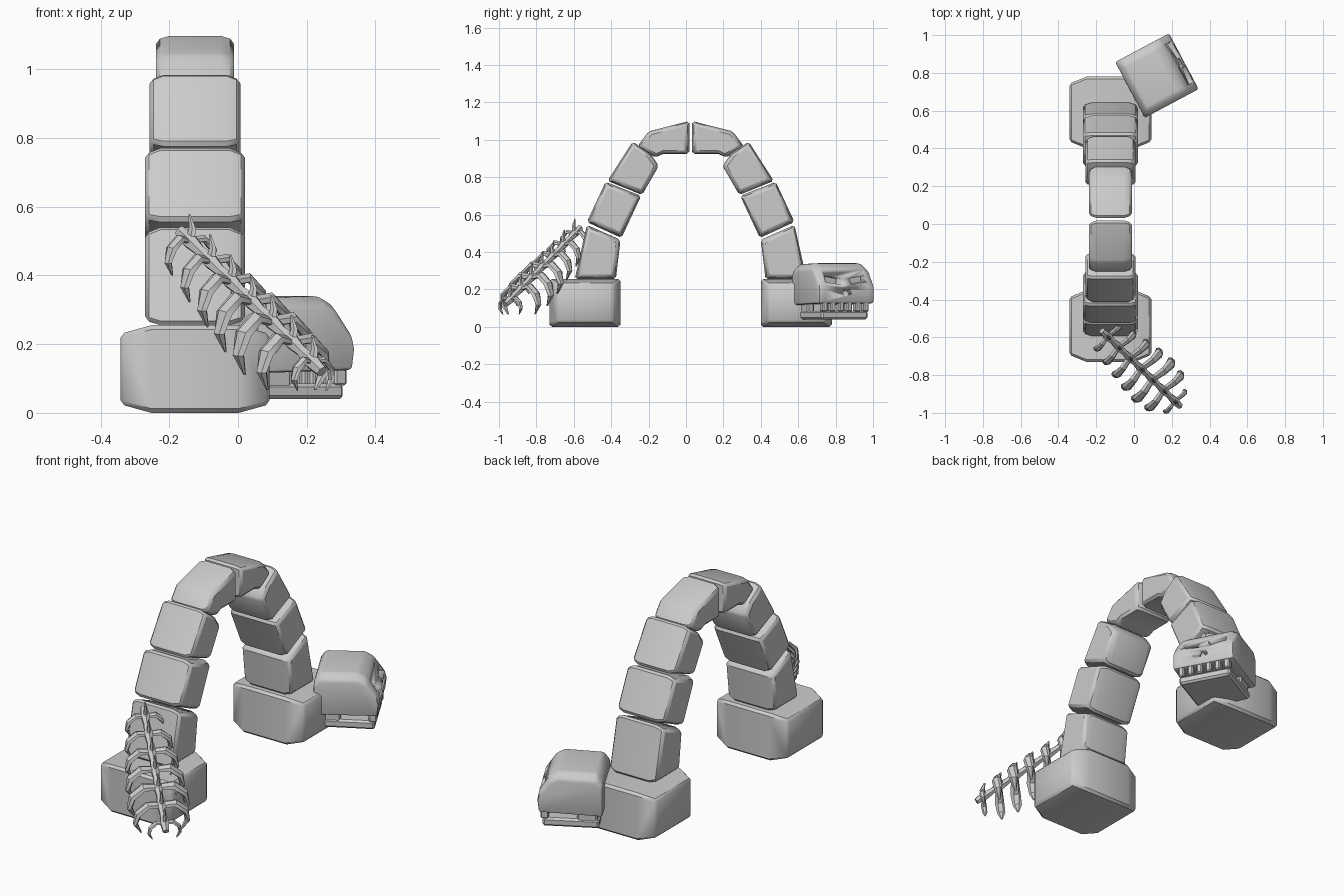
import bpy, bmesh, math
from mathutils import Vector, Matrix

if "Cube" in bpy.data.objects:
    bpy.data.objects.remove(bpy.data.objects["Cube"])


def finish(name, bm, bevel=0, segments=1, matrix=None):
    bmesh.ops.recalc_face_normals(bm, faces=bm.faces)
    me = bpy.data.meshes.new(name)
    bm.to_mesh(me)
    bm.free()
    ob = bpy.data.objects.new(name, me)
    bpy.context.collection.objects.link(ob)
    if matrix:
        ob.matrix_world = matrix
    bpy.ops.object.select_all(action='DESELECT')
    ob.select_set(True)
    bpy.context.view_layer.objects.active = ob
    if bevel:
        m = ob.modifiers.new("bevel", 'BEVEL')
        m.width, m.segments, m.limit_method = bevel, segments, 'ANGLE'
        m.angle_limit = math.radians(25)
        bpy.ops.object.modifier_apply(modifier=m.name)
    bpy.ops.object.shade_smooth_by_angle(angle=math.radians(35))
    return ob


def loft(bm, rings):
    """Skin a list of equal-length rings and cap both ends."""
    vs = [[bm.verts.new(p) for p in r] for r in rings]
    n = len(rings[0])
    for a, b in zip(vs, vs[1:]):
        for i in range(n):
            bm.faces.new((a[i], a[(i + 1) % n], b[(i + 1) % n], b[i]))
    bm.faces.new(vs[0])
    bm.faces.new(vs[-1])


def stone(name, pts, x0, x1, slope, inset, bevel=0.012):
    """Stone with a (y, z) outline, shrunk slightly toward both x ends."""
    bm = bmesh.new()
    cy = sum(p[0] for p in pts) / len(pts)
    cz = sum(p[1] for p in pts) / len(pts)
    size = max(abs(p[1] - cz) for p in pts)
    rings = []
    for x, k in ((x0, 1 - inset / size), (x0 + slope, 1), (x1 - slope, 1), (x1, 1 - inset / size)):
        rings.append([(x, cy + (y - cy) * k, cz + (z - cz) * k) for y, z in pts])
    loft(bm, rings)
    return finish(name, bm, bevel)


def tube(bm, pts, radii, ref, flat=1.0, sides=6):
    """Tapered tube; flat scales its thickness across ref."""
    rings = []
    for i, p in enumerate(pts):
        t = (pts[min(i + 1, len(pts) - 1)] - pts[max(i - 1, 0)]).normalized()
        u = (ref - t * ref.dot(t)).normalized()
        v = t.cross(u)
        rings.append([p + radii[i] * (u * math.cos(a) + v * flat * math.sin(a))
                      for a in (2 * math.pi * k / sides for k in range(sides))])
    loft(bm, rings)


def box(name, lo, hi, bevel=0, matrix=None, spin=0, segments=1):
    bm = bmesh.new()
    lo, hi = Vector(lo), Vector(hi)
    bmesh.ops.create_cube(bm, size=1)
    d = hi - lo
    bm.transform(Matrix.Translation((lo + hi) / 2) @ Matrix.Rotation(spin, 4, 'X')
                 @ Matrix.Diagonal((d.x, d.y, d.z, 1)))
    return finish(name, bm, bevel, segments, matrix)


# Arch stones: (outline, half width in x), mirrored about y = 0.02
MID_Y, MID_X = 0.025, -0.125
stones = [
    ("base_stone", [(-0.73, 0), (-0.35, 0), (-0.35, 0.255), (-0.73, 0.255)], 0.217, 0.09, 0.025),
    ("lower_stone", [(-0.595, 0.255), (-0.375, 0.255), (-0.35, 0.465), (-0.53, 0.545)], 0.145, 0.045, 0.018),
    ("middle_stone", [(-0.53, 0.56), (-0.345, 0.475), (-0.24, 0.70), (-0.43, 0.775)], 0.145, 0.045, 0.018),
    ("upper_stone", [(-0.42, 0.78), (-0.235, 0.705), (-0.145, 0.86), (-0.19, 0.925), (-0.285, 0.99)],
     0.132, 0.04, 0.016),
    ("crown_stone", [(-0.26, 0.965), (-0.165, 0.905), (-0.12, 0.925), (0.018, 0.925), (0.018, 1.1), (-0.2, 1.045)],
     0.114, 0.04, 0.012),
]
for name, pts, hw, slope, inset in stones:
    stone("front_" + name, pts, MID_X - hw, MID_X + hw, slope, inset)
    flip = [(2 * MID_Y - y, z) for y, z in pts]
    stone("back_" + name, flip, MID_X - hw, MID_X + hw, slope, inset)

# Skull, local +x is the face
SK = Matrix.Translation((0.12, 0.785, 0)) @ Matrix.Rotation(math.radians(28), 4, 'Z')
profile = [(-0.16, 0.115), (-0.16, 0.295), (-0.13, 0.335), (0.06, 0.34), (0.10, 0.318),
           (0.155, 0.235), (0.163, 0.195), (0.155, 0.125)]
bm = bmesh.new()
loft(bm, [[(f, s, 0.12 + (z - 0.12) * k) for f, z in profile]
          for s, k in ((-0.167, 0.87), (-0.13, 1), (0.13, 1), (0.167, 0.87))])
cranium = finish("skull_cranium", bm, 0.012, 2, SK)

# Eye and nose hollows
cutters = []
for s in (-1, 1):
    cutters.append(box("eye_cutter", (0.085, s * 0.075 - 0.048, 0.232), (0.3, s * 0.075 + 0.048, 0.265),
                       0, SK, s * 0.15))
    cutters.append(box("nose_cutter", (0.125, s * 0.014 - 0.008, 0.17), (0.3, s * 0.014 + 0.008, 0.2),
                       0, SK, s * 0.5))
for c in cutters:
    c.hide_render = True
    bpy.context.view_layer.objects.active = cranium
    m = cranium.modifiers.new("hollow", 'BOOLEAN')
    m.operation, m.object, m.solver = 'DIFFERENCE', c, 'EXACT'
    bpy.ops.object.modifier_apply(modifier=m.name)
    bpy.data.objects.remove(c)

# Teeth and lower jaw
for i in range(6):
    s = -0.125 + i * 0.05
    box("upper_tooth", (0.11, s - 0.015, 0.08), (0.15, s + 0.015, 0.135), 0.006, SK)
box("lower_jaw", (-0.14, -0.14, 0.04), (0.14, 0.14, 0.085), 0.01, SK)
for s in (-1, 1):
    box("jaw_hinge", (-0.13, s * 0.115 - 0.02, 0.07), (-0.03, s * 0.115 + 0.02, 0.13), 0.008, SK)

# Backbone leaning on the front foot
A, B = Vector((-0.17, -0.565, 0.53)), Vector((0.245, -0.965, 0.12))
D = (B - A).normalized()
S = D.cross(Vector((0, 0, -1))).normalized()
U = S.cross(D).normalized()
if U.z < 0:
    U = -U
count = 7
bm = bmesh.new()
pts, radii = [], []
for i in range(2 * count + 1):
    pts.append(A.lerp(B, i / (2 * count)))
    radii.append(0.024 if i % 2 else 0.017)
tube(bm, pts, radii, U)
finish("backbone", bm)

# Ribs curling toward the ground, with a spike above each vertebra
sizes = (0.72, 0.85, 0.95, 1.05, 1.1, 1.0, 0.6)
bm = bmesh.new()
for i, k in enumerate(sizes):
    p = A.lerp(B, (i + 0.5) / count)
    for side in (-1, 1):
        shape = ((0, 0, 0), (0.07, 0.015, 0.005), (0.12, -0.02, 0.03), (0.13, -0.07, 0.055), (0.10, -0.115, 0.08))
        path = [p + k * (S * side * s + U * u + D * d) for s, u, d in shape]
        tube(bm, path, [k * r for r in (0.018, 0.022, 0.025, 0.021, 0.005)], D, 0.6)
    tube(bm, [p, p + U * 0.035 - D * 0.012, p + U * 0.062 - D * 0.045], [0.02, 0.014, 0.004], D, 0.6)
finish("ribs", bm)
